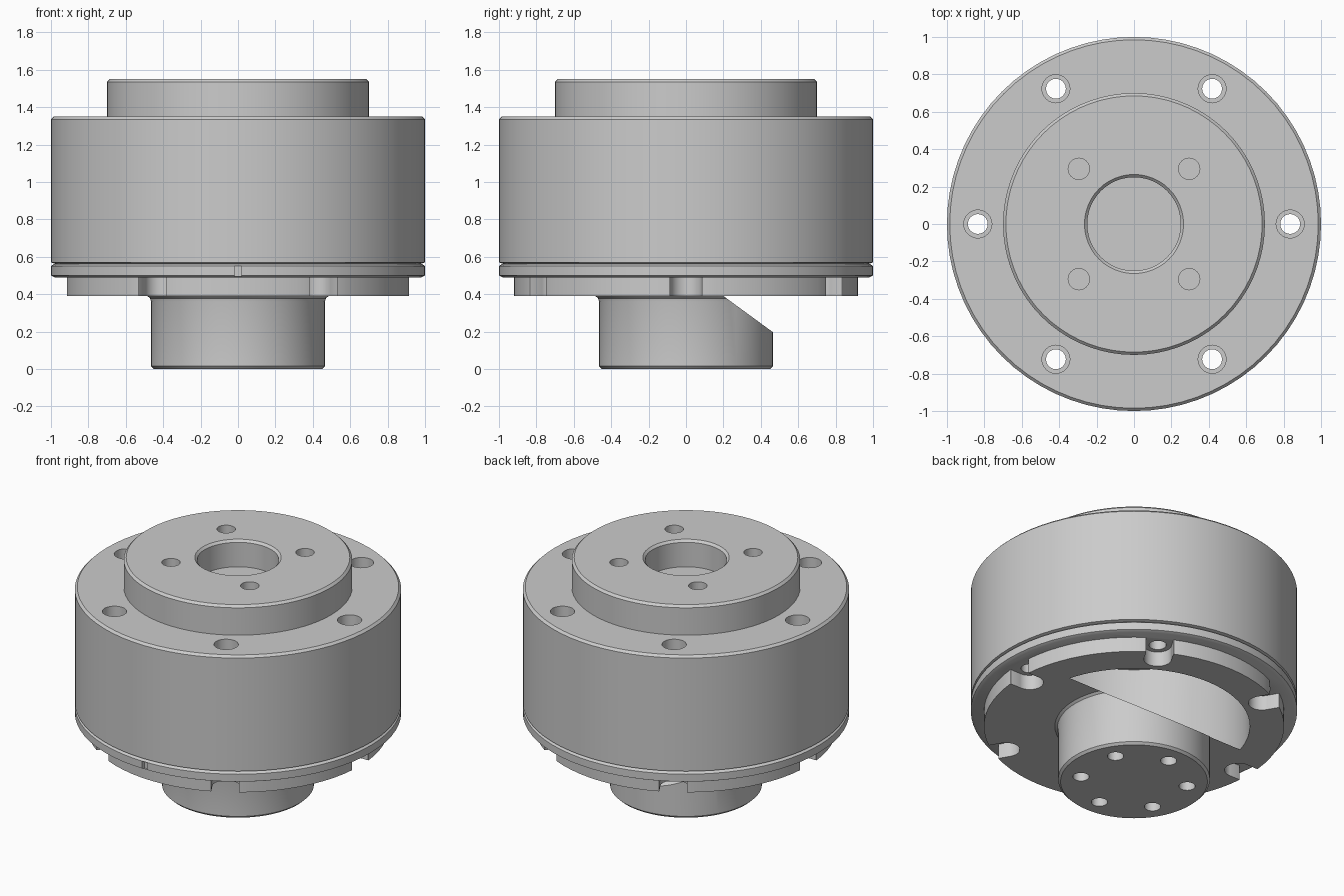
import bpy, bmesh
from math import cos, sin, pi, radians
from mathutils import Vector, Matrix

cube = bpy.data.objects.get("Cube")
if cube:
    bpy.data.objects.remove(cube)

steel = bpy.data.materials.new("machined_grey")
steel.use_nodes = True
grey = (0.6, 0.6, 0.6, 1)
steel.diffuse_color = grey
steel.node_tree.nodes["Principled BSDF"].inputs["Base Color"].default_value = grey


def to_object(bm, name, material=None):
    bmesh.ops.recalc_face_normals(bm, faces=bm.faces)
    mesh = bpy.data.meshes.new(name)
    bm.to_mesh(mesh)
    bm.free()
    obj = bpy.data.objects.new(name, mesh)
    bpy.context.collection.objects.link(obj)
    if material:
        mesh.materials.append(material)
    return obj


def turned(name, profile, steps=72):
    """Closed solid turned about z from (radius, height) pairs."""
    bm = bmesh.new()
    rings = [[bm.verts.new((r * cos(2 * pi * i / steps), r * sin(2 * pi * i / steps), z))
              for i in range(steps)] for r, z in profile]
    for low, high in zip(rings, rings[1:]):
        for i in range(steps):
            j = (i + 1) % steps
            bm.faces.new((low[i], low[j], high[j], high[i]))
    bm.faces.new(rings[0][::-1])
    bm.faces.new(rings[-1])
    return to_object(bm, name, steel)


def drill(x, y, r, z0, z1, steps=24):
    """Cylindrical cutter."""
    bm = bmesh.new()
    bmesh.ops.create_cone(bm, cap_ends=True, segments=steps, radius1=r, radius2=r,
                          depth=z1 - z0, matrix=Matrix.Translation((x, y, (z0 + z1) / 2)))
    return to_object(bm, "cutter")


def block(centre, size, angle=0):
    """Box cutter, turned about z."""
    bm = bmesh.new()
    bmesh.ops.create_cube(bm, size=1, matrix=Matrix.Rotation(angle, 4, 'Z')
                          @ Matrix.Translation(centre) @ Matrix.Diagonal((*size, 1)))
    return to_object(bm, "cutter")


def cavity():
    """Round pocket whose floor is the sloping plane that also trims the post."""
    pocket = drill(0, 0, 0.71, 0.1, 1.2, 72)
    bm = bmesh.new()
    bm.from_mesh(pocket.data)
    bpy.data.objects.remove(pocket)
    cut = bmesh.ops.bisect_plane(bm, geom=bm.verts[:] + bm.edges[:] + bm.faces[:],
                                 plane_co=(0, 0.46, 0.2), plane_no=Vector((0, 0.19, 0.26)),
                                 clear_inner=True)
    rim = [e for e in cut["geom_cut"] if isinstance(e, bmesh.types.BMEdge)]
    bmesh.ops.edgeloop_fill(bm, edges=rim)
    return to_object(bm, "cutter")


def carve(obj, cutters):
    bpy.context.view_layer.objects.active = obj
    for cutter in cutters:
        cutter.hide_render = True
        mod = obj.modifiers.new("carve", 'BOOLEAN')
        mod.operation = 'DIFFERENCE'
        mod.solver = 'EXACT'
        mod.object = cutter
        bpy.ops.object.modifier_apply(modifier=mod.name)
        bpy.data.objects.remove(cutter)


def spots(radius, count, start):
    return [(radius * cos(start + 2 * pi * i / count), radius * sin(start + 2 * pi * i / count))
            for i in range(count)]


bolts = spots(0.835, 6, 0)

# Main housing with counterbored bolt holes
housing = turned("housing", [(0.97, 0.56), (1, 0.57), (1, 1.335), (0.985, 1.35)])
carve(housing, [cavity()]
      + [drill(x, y, 0.053, 0.4, 1.5) for x, y in bolts]
      + [drill(x, y, 0.075, 1.1, 1.5) for x, y in bolts])

# Thin ring below the housing with its index slot at the front
index_ring = turned("index_ring", [(0.98, 0.49), (1, 0.5), (1, 0.55), (0.985, 0.56)])
carve(index_ring, [cavity(), block((0, -1, 0.522), (0.035, 0.05, 0.055))]
      + [drill(x, y, 0.053, 0.3, 0.7) for x, y in bolts])

# Base plate with open rounded notches
base_plate = turned("base_plate", [(0.92, 0.39), (0.92, 0.49)])
carve(base_plate, [cavity()]
      + [drill(x, y, 0.085, 0.3, 0.6) for x, y in bolts]
      + [block((0.935, 0, 0.45), (0.2, 0.169, 0.3), i * pi / 3) for i in range(6)])

# Soften the outer corners of the notches
bm = bmesh.new()
bm.from_mesh(base_plate.data)
corners = [e for e in bm.edges if len(e.link_faces) == 2
           and abs(e.verts[0].co.z - e.verts[1].co.z) > 0.08
           and min(v.co.xy.length for v in e.verts) > 0.9
           and e.calc_face_angle() > radians(40)]
bmesh.ops.bevel(bm, geom=corners, offset=0.025, segments=4, profile=0.5,
                affect='EDGES', clamp_overlap=True)
bm.to_mesh(base_plate.data)
bm.free()

# Raised hub with chamfered bore and four screw holes
hub = turned("hub", [(0.7, 1.35), (0.7, 1.535), (0.685, 1.55)])
bore = turned("cutter", [(0.25, 1.37), (0.25, 1.535), (0.285, 1.57)], 48)
bore.data.materials.clear()
carve(hub, [bore] + [drill(x, y, 0.057, 1.36, 1.7) for x, y in spots(0.417, 4, pi / 4)])

# Output post trimmed by the slope, with a ring of holes underneath
post = turned("post", [(0.45, 0), (0.465, 0.015), (0.465, 0.36), (0.47, 0.378), (0.485, 0.39)])
carve(post, [cavity()]
      + [drill(x, y, 0.05, -0.1, 0.12) for x, y in spots(0.33, 6, pi / 6)])

# Smooth the round walls, keep machined edges crisp
for part in (housing, index_ring, base_plate, hub, post):
    bpy.ops.object.select_all(action='DESELECT')
    part.select_set(True)
    bpy.context.view_layer.objects.active = part
    bpy.ops.object.shade_smooth_by_angle(angle=radians(30))
